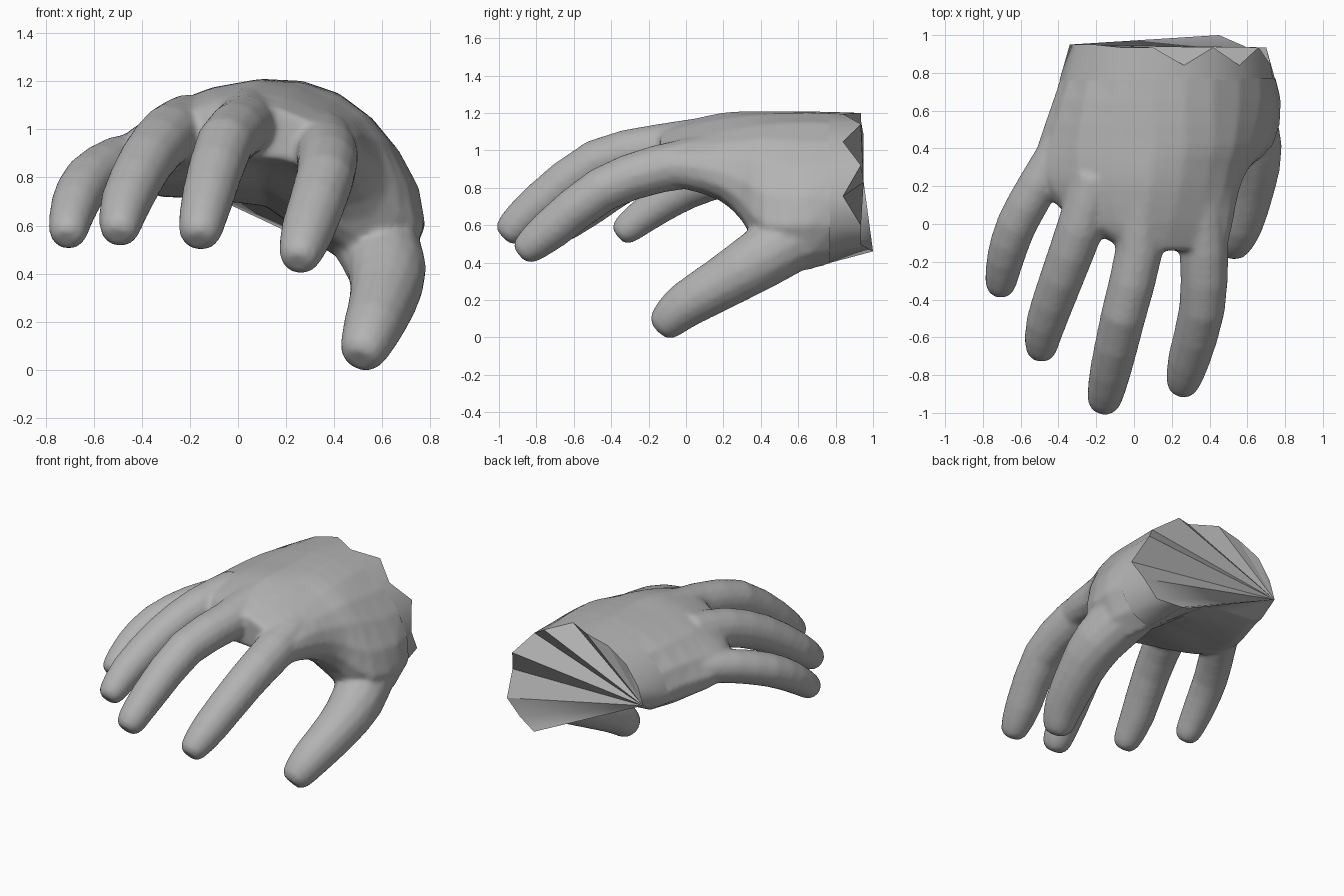
import bpy, bmesh, math
from mathutils import Vector

if "Cube" in bpy.data.objects:
    bpy.data.objects.remove(bpy.data.objects["Cube"])

skin = bpy.data.materials.new("grey")
skin.diffuse_color = (0.45, 0.45, 0.45, 1)
skin.use_nodes = True
skin.node_tree.nodes["Principled BSDF"].inputs["Base Color"].default_value = skin.diffuse_color


def loft(bm, rings, cap=True):
    """Skin a list of equal-length point rings, with optional closed ends."""
    rows = [[bm.verts.new(p) for p in ring] for ring in rings]
    n = len(rows[0])
    for a, b in zip(rows, rows[1:]):
        for i in range(n):
            j = (i + 1) % n
            bm.faces.new((a[i], a[j], b[j], b[i])).smooth = True
    if cap:
        bm.faces.new(rows[0])
        bm.faces.new(rows[-1])
    return rows


def finish(bm, name):
    bmesh.ops.recalc_face_normals(bm, faces=bm.faces[:])
    mesh = bpy.data.meshes.new(name)
    bm.to_mesh(mesh)
    bm.free()
    mesh.materials.append(skin)
    obj = bpy.data.objects.new(name, mesh)
    bpy.context.collection.objects.link(obj)
    return obj


def smooth_ring(pts):
    """Double the points of a closed outline with rounded midpoints."""
    out, n = [], len(pts)
    for i in range(n):
        p0, p1, p2, p3 = (Vector(pts[(i + k) % n]) for k in (-1, 0, 1, 2))
        out += [p1, (p1 + p2) * 0.5625 - (p0 + p3) * 0.0625]
    return out


def smooth_path(pts):
    """Double the points of an open path with rounded midpoints."""
    out, last = [], len(pts) - 1
    for i in range(last):
        p0, p1, p2, p3 = (Vector(pts[min(max(i + k, 0), last)]) for k in (-1, 0, 1, 2))
        out += [p1, (p1 + p2) * 0.5625 - (p0 + p3) * 0.0625]
    return out + [Vector(pts[last])]


def digit(bm, path):
    """Rounded tapering tube through (x, y, z, radius) stations."""
    path = smooth_path(path)
    pts = [Vector(p[:3]) for p in path]
    rad = [p[3] for p in path]
    end = (pts[-1] - pts[-2]).normalized()
    r = rad[-1]
    pts += [pts[-1] + end * r * 0.5, pts[-1] + end * r * 0.82]
    rad += [r * 0.86, r * 0.55]
    rings = []
    for i, p in enumerate(pts):
        t = (pts[min(i + 1, len(pts) - 1)] - pts[max(i - 1, 0)]).normalized()
        u = t.cross(Vector((0, 0, 1))).normalized()
        v = u.cross(t)
        rings.append([p + rad[i] * (u * math.cos(k * math.tau / 14)
                                    + v * math.sin(k * math.tau / 14))
                      for k in range(14)])
    loft(bm, rings)


# Palm outlines (x, z) from wrist to knuckles
wrist = [(-.34, .83), (-.21, 1.08), (.1, 1.2), (.42, 1.14), (.66, .92),
         (.70, .60), (.45, .46), (.1, .69), (-.25, .74)]
thenar = [(-.43, .88), (-.27, 1.1), (.1, 1.21), (.42, 1.15), (.67, .91),
          (.78, .6), (.58, .355), (.12, .68), (-.33, .72)]
sections = [
    (.93, wrist),
    (.65, thenar),
    (.42, [(-.51, .88), (-.3, 1.1), (.1, 1.21), (.42, 1.14), (.62, .95),
           (.74, .6), (.54, .44), (.12, .73), (-.38, .74)]),
    (.30, [(-.53, .89), (-.3, 1.1), (.09, 1.21), (.4, 1.12), (.57, .96),
           (.61, .72), (.47, .62), (.1, .76), (-.37, .76)]),
    (.18, [(-.5, .89), (-.29, 1.09), (.08, 1.2), (.38, 1.1), (.53, .97),
           (.55, .81), (.41, .73), (.1, .8), (-.34, .78)]),
    (.00, [(-.28, .95), (-.2, 1.08), (.06, 1.16), (.32, 1.08), (.5, .98),
           (.51, .86), (.4, .79), (.1, .86), (-.2, .85)]),
    (-.14, [(-.04, 1.0), (0, 1.08), (.06, 1.12), (.3, 1.03), (.47, .97),
            (.48, .87), (.4, .81), (.2, .87), (0, .9)]),
]

# Finger and thumb centre lines: x, y, z, radius
little = [(-.38, .45, .90, .09), (-.50, .22, .865, .108), (-.62, .0, .79, .108),
          (-.68, -.18, .685, .1), (-.705, -.31, .585, .084)]
ring_finger = [(-.2, .25, 1.02, .13), (-.285, -.02, .98, .125), (-.38, -.28, .87, .117),
               (-.465, -.52, .70, .107), (-.49, -.645, .60, .088)]
middle = [(.04, .15, 1.05, .135), (.025, -.15, 1.015, .126), (-.055, -.48, .94, .12),
          (-.125, -.78, .72, .11), (-.155, -.92, .59, .094)]
index = [(.34, .15, .95, .14), (.37, -.15, .90, .13), (.36, -.45, .79, .122),
         (.29, -.72, .58, .112), (.262, -.83, .49, .092)]
thumb = [(.56, .62, .56, .18), (.62, .40, .42, .165), (.605, .20, .295, .143),
         (.56, .0, .175, .124), (.53, -.085, .10, .106)]

bm = bmesh.new()
outlines = [[Vector((p.x, y, p.y)) for p in smooth_ring(s)] for y, s in sections]
columns = [smooth_path(c) for c in zip(*outlines)]
loft(bm, list(zip(*columns)))
for path in (little, ring_finger, middle, index, thumb):
    digit(bm, path)
hand = finish(bm, "hand")

# Fuse palm and digits into one soft skin
remesh = hand.modifiers.new("fuse", 'REMESH')
remesh.mode = 'VOXEL'
remesh.voxel_size = 0.016
soften = hand.modifiers.new("soften", 'SMOOTH')
soften.factor = 0.5
soften.iterations = 6
graph = bpy.context.evaluated_depsgraph_get()
fused = bpy.data.meshes.new_from_object(hand.evaluated_get(graph))
hand.modifiers.clear()

# Open the wrist end so the torn edge can close it
CUT = 0.77
bm = bmesh.new()
bm.from_mesh(fused)
bmesh.ops.bisect_plane(bm, geom=bm.verts[:] + bm.edges[:] + bm.faces[:],
                       plane_co=(0, CUT, 0), plane_no=(0, 1, 0), clear_outer=True)
for f in bm.faces:
    f.smooth = True
    f.material_index = 0
bm.to_mesh(fused)
bm.free()
fused.materials.clear()
fused.materials.append(skin)
hand.data = fused

# Torn wrist edge: jagged skirt closed by a fan from its outer corner
rim, base = [], []
blend = (0.93 - CUT + 0.01) / 0.28
for i, (p, q) in enumerate(zip(smooth_ring(wrist), smooth_ring(thenar))):
    y = 0.95 if i < 3 else 0.935
    if 5 <= i <= 9 and i % 2 == 1:      # notches over the back of the wrist
        y = 0.84
    if i == 12:                          # heel spur
        y = 1.0
    if i > 12:                           # underside cut further forward
        y = 0.90 if i == 13 else 0.80
    b = p.lerp(q, blend)
    r = p.lerp(q, max(0, 0.93 - y) / 0.28)
    rim.append((r.x, y, r.y))
    base.append((b.x, CUT - 0.01, b.y))
bm = bmesh.new()
edge = loft(bm, [base, rim], cap=False)[1]
for i in range(1, len(edge) - 1):
    bm.faces.new((edge[0], edge[i], edge[i + 1])).smooth = i >= 10
for e in bm.edges:
    if all(v in edge for v in e.verts) and edge[0] not in e.verts:
        e.smooth = False
finish(bm, "wrist_end")
